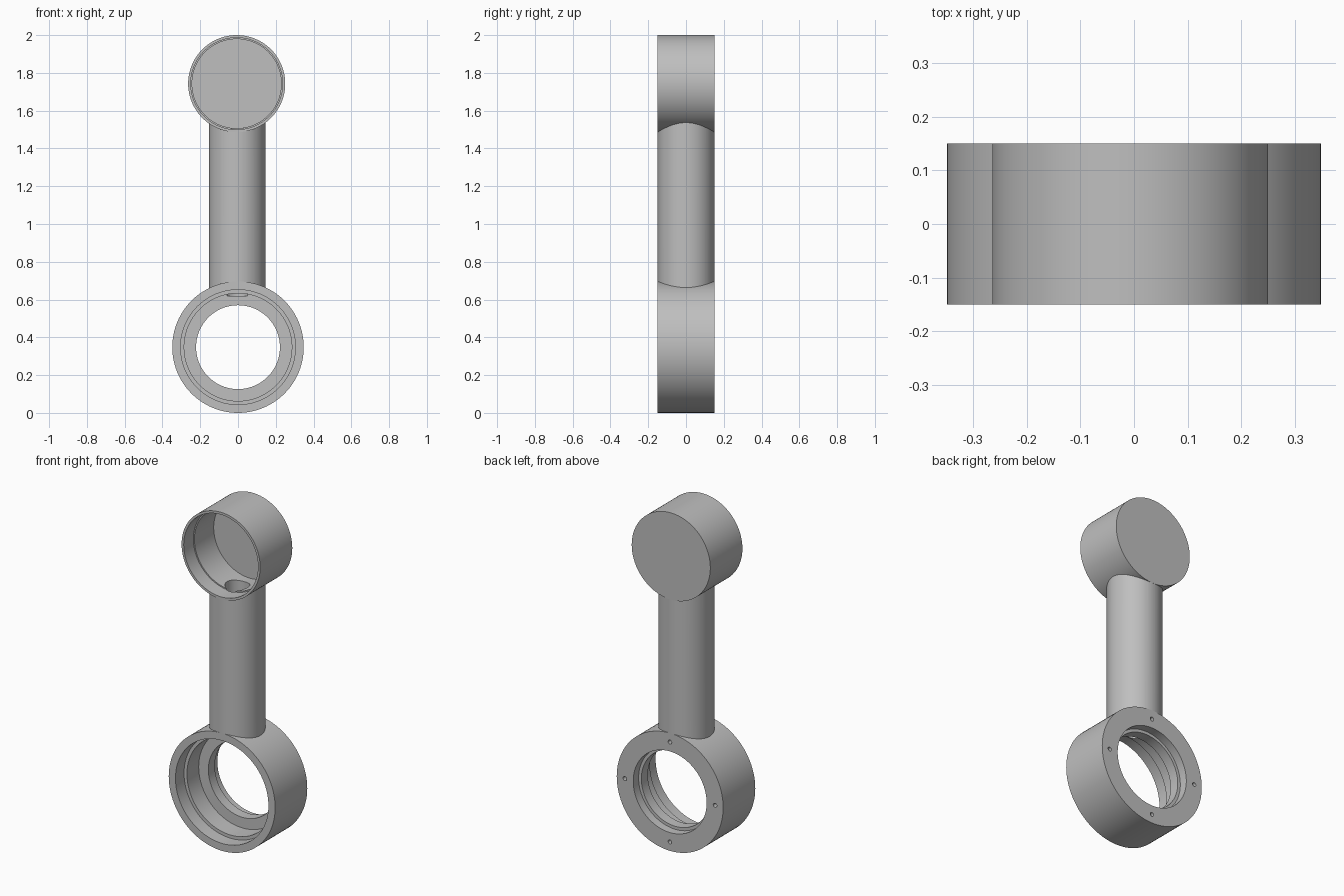
import bpy, bmesh, math
from mathutils import Matrix, Vector

default = bpy.data.objects.get("Cube")
if default:
    bpy.data.objects.remove(default, do_unlink=True)

GREY = (0.52, 0.52, 0.52, 1.0)
metal = bpy.data.materials.new("plain grey metal")
metal.use_nodes = True
metal.diffuse_color = GREY
metal.node_tree.nodes["Principled BSDF"].inputs["Base Color"].default_value = GREY

HALF = 0.15                      # half thickness along y
RING_Z, RING_R = 0.348, 0.348
CUP_X, CUP_Z, CUP_R = -0.007, 1.743, 0.257
ROD_X, ROD_R = -0.004, 0.15


def finish(name, bm, location):
    bmesh.ops.recalc_face_normals(bm, faces=bm.faces)
    mesh = bpy.data.meshes.new(name)
    bm.to_mesh(mesh)
    bm.free()
    mesh.materials.append(metal)
    obj = bpy.data.objects.new(name, mesh)
    obj.location = location
    bpy.context.collection.objects.link(obj)
    return obj


def turned(name, profile, location, steps=96):
    """Revolve a closed (radius, depth from front) outline about the y axis."""
    bm = bmesh.new()
    verts = [bm.verts.new((r, d - HALF, 0)) for r, d in profile]
    edges = [bm.edges.new((v, verts[(i + 1) % len(verts)])) for i, v in enumerate(verts)]
    edges = [e for e in edges if any(v.co.x > 0 for v in e.verts)]
    bmesh.ops.spin(bm, geom=verts + edges, cent=(0, 0, 0), axis=(0, 1, 0),
                   angle=math.tau, steps=steps)
    bmesh.ops.remove_doubles(bm, verts=bm.verts, dist=0.0005)
    return finish(name, bm, location)


def cylinder(name, radius, length, location, along_y=False, sides=64):
    bm = bmesh.new()
    turn = Matrix.Rotation(math.pi / 2, 4, "X") if along_y else Matrix()
    bmesh.ops.create_cone(bm, cap_ends=True, segments=sides, radius1=radius,
                          radius2=radius, depth=length, matrix=turn)
    return finish(name, bm, location)


def cut(obj, cutters):
    bpy.context.view_layer.objects.active = obj
    for cutter in cutters:
        cutter.hide_render = True
        mod = obj.modifiers.new("cut", "BOOLEAN")
        mod.operation, mod.solver, mod.object = "DIFFERENCE", "EXACT", cutter
        bpy.ops.object.modifier_apply(modifier=mod.name)


# Large stepped bearing ring at the bottom
ring = turned("bearing_ring", [
    (RING_R, 0), (RING_R, 0.3), (0.24, 0.3), (0.24, 0.25), (0.222, 0.25),
    (0.222, 0.19), (0.285, 0.19), (0.285, 0.08), (0.304, 0.08), (0.304, 0),
], (0, 0, RING_Z))

# Small cup at the top: open at the front, closed at the back
cup = turned("end_cup", [
    (CUP_R, 0), (CUP_R, 0.3), (0, 0.3), (0, 0.27), (0.236, 0.27),
    (0.236, 0.09), (0.243, 0.09), (0.243, 0),
], (CUP_X, 0, CUP_Z))

# Round rod between them, with saddle cuts to fit both ends
rod = cylinder("connecting_rod", ROD_R, 1.1, (ROD_X, 0, 1.1), sides=96)
saddles = [
    cylinder("lower_saddle_cutter", RING_R - 0.012, 0.6, (0, 0, RING_Z), True, 96),
    cylinder("upper_saddle_cutter", CUP_R - 0.008, 0.6, (CUP_X, 0, CUP_Z), True, 96),
]
cut(rod, saddles)

# Channel drilled down through the cup wall, rod and ring wall
drill = cylinder("channel_cutter", 0.067, 1.0, (ROD_X, 0, 1.12))
for part in (rod, cup, ring):
    cut(part, [drill])

# Four screw holes in the back of the ring
screws = []
for i in range(4):
    a = i * math.pi / 2
    spot = Vector((math.cos(a), 0, math.sin(a))) * 0.295
    screws.append(cylinder("screw_hole_cutter", 0.012, 0.1,
                           spot + Vector((0, HALF, RING_Z)), True, 16))
cut(ring, screws)

for cutter in saddles + [drill] + screws:
    bpy.data.objects.remove(cutter, do_unlink=True)

# Smooth round walls, crisp rims
bpy.ops.object.select_all(action="DESELECT")
for part in (ring, cup, rod):
    part.select_set(True)
bpy.context.view_layer.objects.active = ring
bpy.ops.object.shade_smooth_by_angle(angle=math.radians(30))
